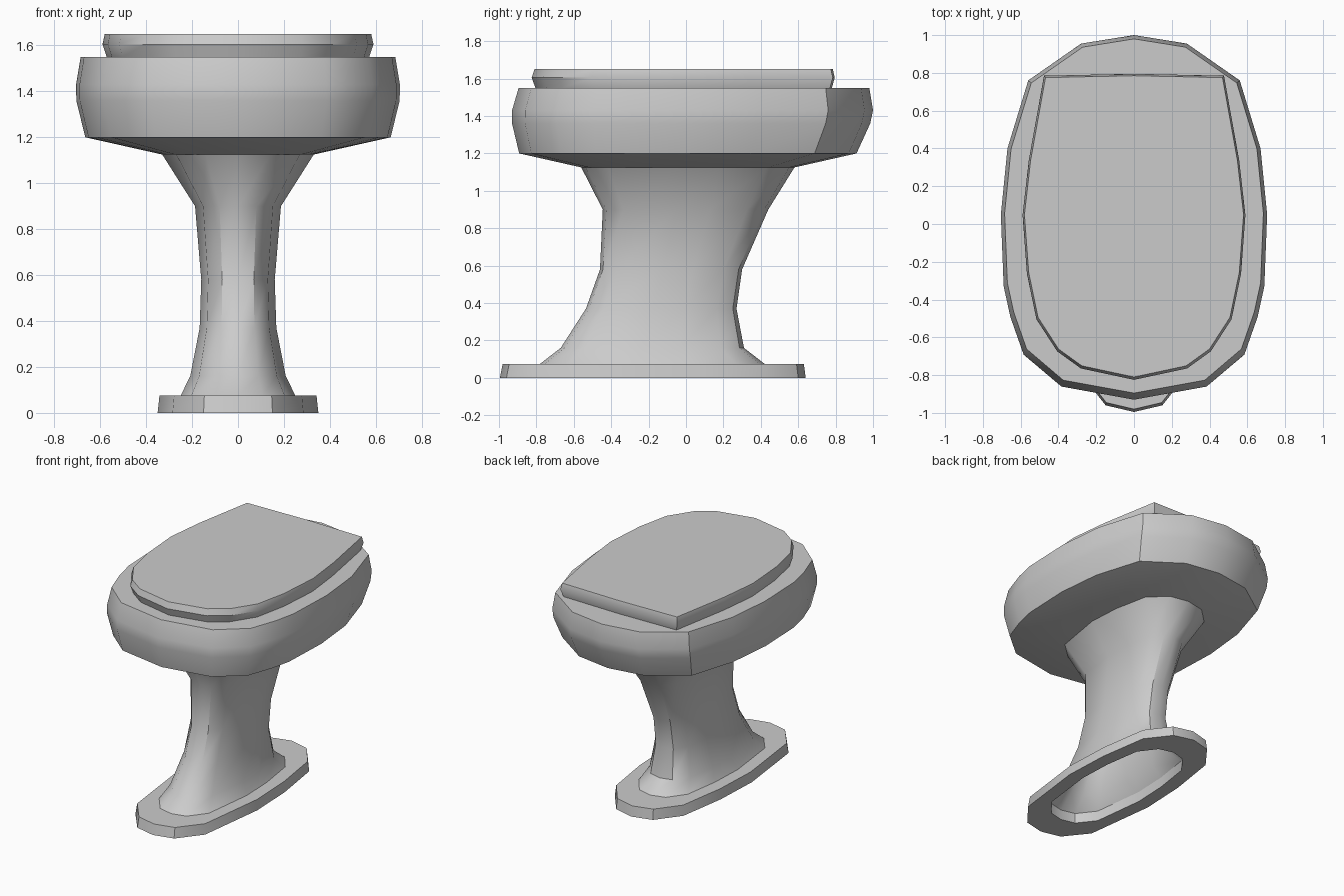
import bpy, bmesh, math

if "Cube" in bpy.data.objects:
    bpy.data.objects.remove(bpy.data.objects["Cube"])

# Half outlines (x, y) from front to back; mirrored to full loops
BOWL = [(0, -.93), (.385, -.86), (.585, -.69), (.655, -.49), (.69, -.33),
        (.705, .05), (.67, .40), (.56, .76), (.28, .955), (0, 1.0)]
FOOT = [(0, -.995), (.15, -.96), (.285, -.79), (.35, -.27), (.335, .07),
        (.28, .43), (.15, .60), (0, .64)]
LID = [(0, -.82), (.28, -.76), (.405, -.67), (.515, -.50), (.565, -.26),
       (.588, .05), (.555, .34), (.475, .785), (0, .795)]


def loop(half, ring):
    """Fit an outline to (z, half width, front y, back y)."""
    z, w, y0, y1 = ring
    full = half + [(-x, y) for x, y in half[-2:0:-1]]
    hw = max(x for x, y in half)
    a, b = half[0][1], half[-1][1]
    return [(x * w / hw, y0 + (y - a) / (b - a) * (y1 - y0), z) for x, y in full]


def loft(name, half, rings, cap_bottom=False, cap_top=False, closed=False):
    bm = bmesh.new()
    loops = [[bm.verts.new(p) for p in loop(half, r)] for r in rings]
    n = len(loops[0])
    pairs = list(zip(loops, loops[1:]))
    if closed:
        pairs.append((loops[-1], loops[0]))
    for a, b in pairs:
        for i in range(n):
            j = (i + 1) % n
            bm.faces.new((a[i], a[j], b[j], b[i]))
    if cap_bottom:
        bm.faces.new(loops[0][::-1])
    if cap_top:
        bm.faces.new(loops[-1])
    me = bpy.data.meshes.new(name)
    bm.to_mesh(me)
    bm.free()
    ob = bpy.data.objects.new(name, me)
    bpy.context.collection.objects.link(ob)
    bpy.ops.object.select_all(action='DESELECT')
    ob.select_set(True)
    bpy.context.view_layer.objects.active = ob
    bpy.ops.object.shade_smooth_by_angle(angle=math.radians(35))
    return ob


# Flat base plate with an open centre
loft("base_plate", FOOT, [
    (0, .25, -.78, .42), (0, .35, -.995, .64),
    (.075, .342, -.98, .63), (.075, .25, -.78, .42)], closed=True)

# Hollow flared pedestal
loft("pedestal", FOOT, [
    (.075, .25, -.78, .42), (.16, .208, -.67, .31), (.37, .167, -.535, .27),
    (.58, .16, -.46, .30), (.90, .187, -.445, .44), (1.125, .33, -.56, .58)])

# Bowl with bulging rim and sloped underside
loft("bowl", BOWL, [
    (1.125, .33, -.56, .58), (1.20, .665, -.892, .912), (1.36, .704, -.93, .985),
    (1.43, .705, -.93, 1.0), (1.55, .685, -.895, .98)], cap_bottom=True, cap_top=True)

# Closed lid, square at the back
loft("lid", LID, [
    (1.55, .572, -.805, .78), (1.605, .59, -.825, .795),
    (1.65, .58, -.81, .785)], cap_bottom=True, cap_top=True)
